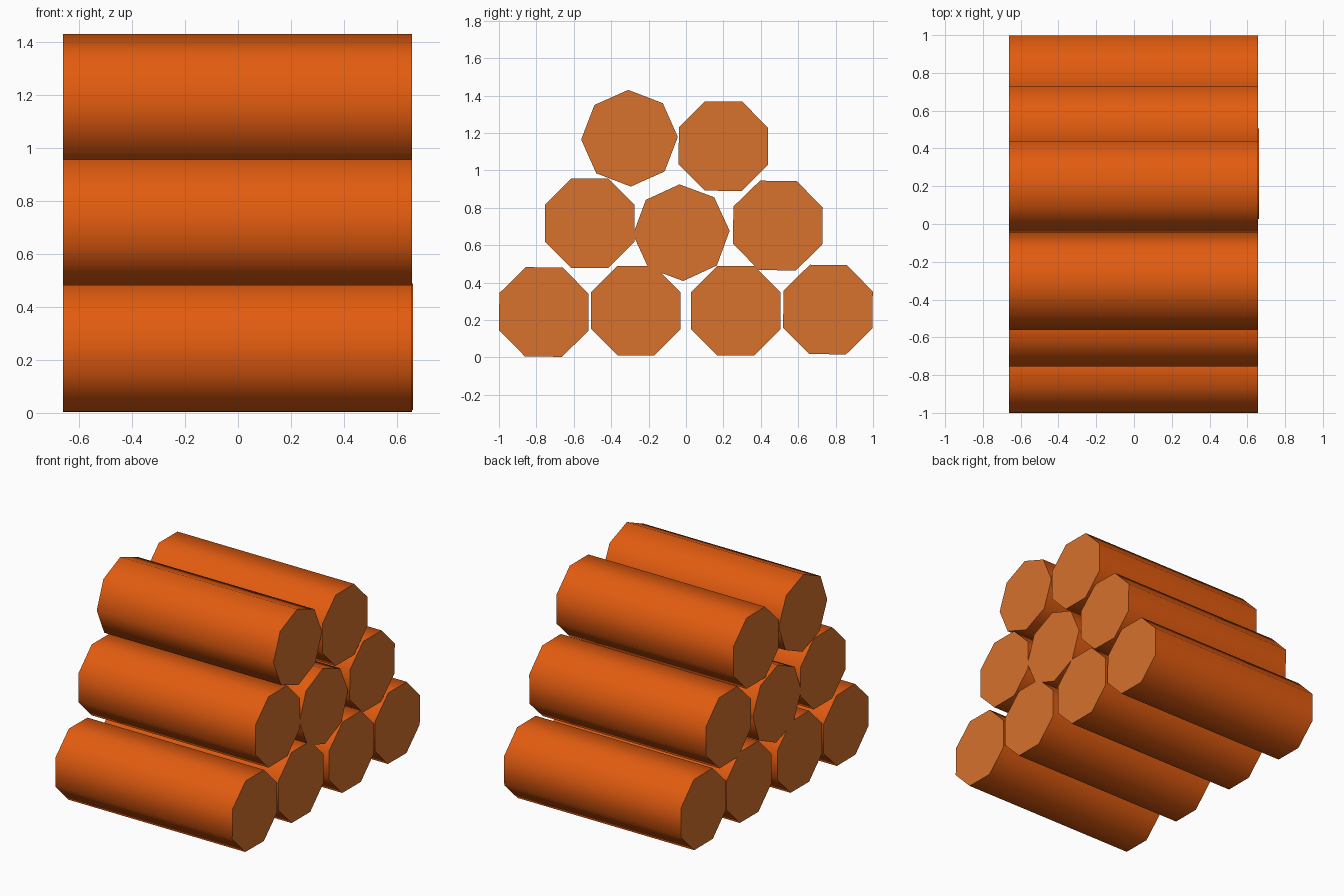
import bpy
import bmesh
from math import radians
from mathutils import Matrix

cube = bpy.data.objects.get("Cube")
if cube:
    bpy.data.objects.remove(cube, do_unlink=True)


def make_material(name, rgb):
    mat = bpy.data.materials.new(name)
    mat.use_nodes = True
    color = (*rgb, 1.0)
    mat.diffuse_color = color
    mat.node_tree.nodes["Principled BSDF"].inputs["Base Color"].default_value = color
    return mat


bark = make_material("orange bark", (0.76, 0.106, 0.005))
cut_wood = make_material("tan cut wood", (0.68, 0.166, 0.027))

RADIUS = 0.2585
LENGTH = 1.318


def make_log(name, y, z, turn, x=-0.002):
    """Eight-sided log lying along x, with smooth bark and flat cut ends."""
    bm = bmesh.new()
    bmesh.ops.create_cone(bm, cap_ends=True, segments=8, radius1=RADIUS,
                          radius2=RADIUS, depth=LENGTH)
    lay_down = Matrix.Rotation(radians(turn), 4, "X") @ Matrix.Rotation(radians(90), 4, "Y")
    bm.transform(lay_down)
    bm.normal_update()
    for face in bm.faces:
        is_end = abs(face.normal.x) > 0.9
        face.material_index = int(is_end)
        face.smooth = not is_end
    # Crisp rim between bark and cut ends
    for edge in bm.edges:
        edge.smooth = edge.calc_face_angle(0) < radians(60)
    mesh = bpy.data.meshes.new(name)
    bm.to_mesh(mesh)
    bm.free()
    mesh.materials.append(bark)
    mesh.materials.append(cut_wood)
    log = bpy.data.objects.new(name, mesh)
    log.location = (x, y, z)
    bpy.context.collection.objects.link(log)


# Bottom row of four
make_log("bottom_log_front", -0.76, 0.243, 22)
make_log("bottom_log_mid_front", -0.268, 0.25, 22.5)
make_log("bottom_log_mid_back", 0.266, 0.25, 22.5, x=0.002)
make_log("bottom_log_back", 0.759, 0.256, 22)

# Middle row of three
make_log("middle_log_front", -0.515, 0.718, 22.5)
make_log("middle_log_centre", -0.025, 0.667, 2.2)
make_log("middle_log_back", 0.491, 0.705, 21.7)

# Top row of two
make_log("top_log_front", -0.302, 1.172, 1.5)
make_log("top_log_back", 0.2, 1.13, 22.3)
